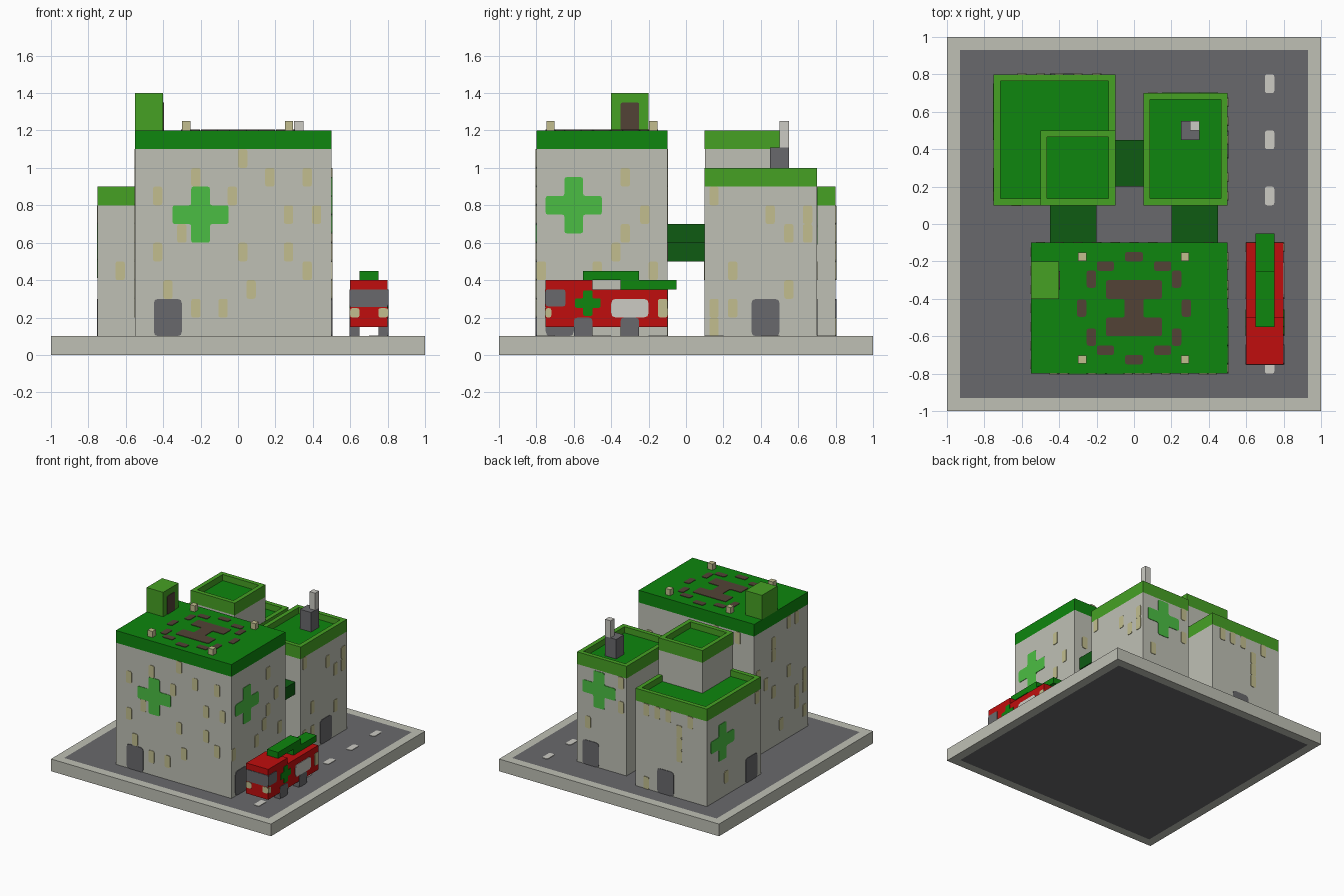
import bpy, bmesh, random
from mathutils import Vector

if "Cube" in bpy.data.objects:
    bpy.data.objects.remove(bpy.data.objects["Cube"])
random.seed(4)


def material(name, rgb):
    lin = [((c / 255 + 0.055) / 1.055) ** 2.4 if c > 10 else c / 255 / 12.92 for c in rgb] + [1]
    m = bpy.data.materials.new(name)
    m.use_nodes = True
    m.diffuse_color = lin
    m.node_tree.nodes["Principled BSDF"].inputs["Base Color"].default_value = lin
    return m


STONE = material("stone", (191, 192, 181))
ASPHALT = material("asphalt_grey", (105, 105, 108))
GREEN = material("roof_green", (14, 134, 14))
LIME = material("light_green", (70, 161, 36))
CROSS = material("cross_green", (75, 190, 67))
DARK = material("walkway_green", (14, 91, 18))
BROWN = material("brown", (82, 66, 54))
RED = material("red", (192, 13, 13))
YELLOW = material("pale_yellow", (194, 190, 143))
WHITE = material("off_white", (204, 203, 196))


def finish(name, bm, *mats):
    me = bpy.data.meshes.new(name)
    bm.normal_update()
    bm.to_mesh(me)
    bm.free()
    for m in mats:
        me.materials.append(m)
    ob = bpy.data.objects.new(name, me)
    bpy.context.collection.objects.link(ob)
    return ob


def box_mesh(x, y, z):
    bm = bmesh.new()
    bmesh.ops.create_cube(bm, size=1)
    for v in bm.verts:
        v.co = [r[0] if c < 0 else r[1] for c, r in zip(v.co, (x, y, z))]
    bm.normal_update()
    return bm


def box(name, x, y, z, mat):
    return finish(name, box_mesh(x, y, z), mat)


# Flat plates on walls: u axis and outward normal for each direction
AXES = {"front": ((1, 0, 0), (0, -1, 0)), "back": ((1, 0, 0), (0, 1, 0)),
        "right": ((0, 1, 0), (1, 0, 0)), "left": ((0, 1, 0), (-1, 0, 0)),
        "top": ((1, 0, 0), (0, 0, 1))}


def rect(u0, u1, v0, v1):
    return [(u0, v0), (u1, v0), (u1, v1), (u0, v1)]


def plus(u, v, r=0.15, a=0.05):
    return [(u + p, v + q) for p, q in (
        (-a, -r), (a, -r), (a, -a), (r, -a), (r, a), (a, a),
        (a, r), (-a, r), (-a, a), (-r, a), (-r, -a), (-a, -a))]


def rounded(pts, r):
    out = []
    for i, p in enumerate(pts):
        p = Vector(p)
        a = p + (Vector(pts[i - 1]) - p).normalized() * r
        b = p + (Vector(pts[(i + 1) % len(pts)]) - p).normalized() * r
        out += [a, (a + b + 2 * p) / 4, b]
    return out


def plates(name, side, dist, outlines, mat, r=0.012, t=0.004):
    u, n = (Vector(a) for a in AXES[side])
    w = Vector((0, 1, 0)) if side == "top" else Vector((0, 0, 1))
    bm = bmesh.new()
    for pts in outlines:
        f = bm.faces.new([bm.verts.new(u * p[0] + w * p[1] + n * (dist - 0.001))
                          for p in rounded(pts, r)])
        res = bmesh.ops.extrude_face_region(bm, geom=[f])
        bmesh.ops.translate(bm, vec=n * (t + 0.001),
                            verts=[g for g in res["geom"] if isinstance(g, bmesh.types.BMVert)])
    bmesh.ops.recalc_face_normals(bm, faces=bm.faces)
    return finish(name, bm, mat)


def window(u, v):
    return rect(u - 0.025, u + 0.025, v - 0.05, v + 0.05)


def scatter(u0, u1, top, keep=()):
    """Irregular windows on a wall, avoiding the kept-free rectangles."""
    out = []
    for i in range(int((u1 - u0) / 0.1 + 0.01)):
        for j in range(1, int(top * 10 + 0.01)):
            u, v = u0 + 0.1 * i + 0.05, 0.1 * j + 0.05
            if random.random() < 0.2 and not any(
                    a - 0.04 < u < b + 0.04 and c - 0.06 < v < d + 0.06 for a, b, c, d in keep):
                out.append(window(u, v))
    return out


# Base slab with asphalt set into top and underside
bm = box_mesh((-1, 1), (-1, 1), (0, 0.1))
caps = [f for f in bm.faces if abs(f.normal.z) > 0.5]
bmesh.ops.inset_individual(bm, faces=caps, thickness=0.1)
for f in caps:
    f.material_index = 1
finish("base_slab", bm, STONE, ASPHALT)
plates("road_marks", "top", 0.1,
       [rect(0.7, 0.75, y - 0.05, y + 0.05) for y in (-0.75, -0.45, -0.15, 0.15, 0.45, 0.75)], WHITE)


def parapet(name, x, y, z):
    """Rimmed roof with a sunken floor."""
    bm = box_mesh(x, y, (z, z + 0.1))
    top = [f for f in bm.faces if f.normal.z > 0.5]
    bmesh.ops.inset_individual(bm, faces=top, thickness=0.05)
    floor = bmesh.ops.extrude_discrete_faces(bm, faces=top)["faces"][0]
    bmesh.ops.translate(bm, vec=(0, 0, -0.05), verts=floor.verts)
    floor.material_index = 1
    finish(name, bm, LIME, GREEN)


# Main block
box("main_walls", (-0.55, 0.5), (-0.8, -0.1), (0.1, 1.1), STONE)
box("main_roof", (-0.55, 0.5), (-0.8, -0.1), (1.1, 1.2), GREEN)
box("roof_hut", (-0.55, -0.4), (-0.4, -0.2), (1.2, 1.4), LIME)
plates("roof_hut_door", "right", -0.4, [rect(-0.35, -0.25, 1.2, 1.35)], BROWN)
for x in (-0.277, 0.273):
    for y in (-0.725, -0.175):
        box("roof_lamp", (x - 0.022, x + 0.022), (y - 0.022, y + 0.022), (1.2, 1.25), YELLOW)

# Helipad letter-shaped mark and dashed ring
cy = -0.45
plates("helipad_mark", "top", 1.2, [[(p, cy + q) for p, q in (
    (-.15, -.15), (.15, -.15), (.15, -.05), (.05, -.05), (.05, .05), (.15, .05),
    (.15, .15), (-.15, .15), (-.15, .05), (-.05, .05), (-.05, -.05), (-.15, -.05))]], BROWN)
dashes = []
for u, v, a, b in ((0, .275, .048, .025), (.153, .225, .046, .025),
                   (.228, .155, .025, .046), (.28, 0, .025, .046)):
    for p, q in {(u, v), (-u, v), (u, -v), (-u, -v)}:
        dashes.append(rect(p - a, p + a, cy + q - b, cy + q + b))
plates("helipad_ring", "top", 1.2, dashes, BROWN)

# Back buildings with rimmed roofs
box("left_walls", (-0.75, -0.1), (0.1, 0.8), (0.1, 0.8), STONE)
parapet("left_roof", (-0.75, -0.1), (0.1, 0.8), 0.8)
box("right_walls", (0.05, 0.5), (0.1, 0.7), (0.1, 0.9), STONE)
parapet("right_roof", (0.05, 0.5), (0.1, 0.7), 0.9)
box("tower_walls", (-0.5, -0.102), (0.102, 0.5), (0.85, 1.1), STONE)
parapet("tower_roof", (-0.5, -0.1), (0.1, 0.5), 1.1)
box("chimney_base", (0.25, 0.35), (0.45, 0.55), (0.95, 1.11), ASPHALT)
box("chimney_pipe", (0.3, 0.35), (0.5, 0.55), (1.11, 1.25), WHITE)

# Covered walkways between the buildings
box("walkway_right", (0.2, 0.45), (-0.1, 0.1), (0.6, 0.7), DARK)
box("walkway_left", (-0.45, -0.2), (-0.1, 0.1), (0.5, 0.6), DARK)
box("walkway_back", (-0.1, 0.05), (0.2, 0.45), (0.6, 0.7), DARK)

# Doors and crosses: wall name, side, distance, door start, cross centre
for name, side, dist, door, cross in (
        ("main", "front", 0.8, -0.45, (-0.2, 0.75)), ("main", "right", 0.5, -0.75, (-0.6, 0.8)),
        ("right", "right", 0.5, 0.35, None), ("right", "back", 0.7, 0.3, (0.3, 0.74)),
        ("left", "back", 0.8, -0.45, None), ("left", "left", 0.75, 0.15, (0.6, 0.56))):
    plates(f"{name}_{side}_door", side, dist, [rect(door, door + 0.15, 0.1, 0.3)], ASPHALT, r=0.025)
    if cross:
        plates(f"{name}_{side}_cross", side, dist, [plus(*cross)], CROSS)

# Windows
plates("main_front_windows", "front", 0.8, [window(*p) for p in (
    (-.225, .95), (.025, 1.05), (.17, .95), (.37, .95), (-.43, .85), (-.03, .85), (.27, .75),
    (.42, .75), (-.3, .65), (-.43, .55), (.025, .55), (.27, .55), (.37, .45), (-.375, .35),
    (.07, .35), (-.225, .25), (-.08, .25))], YELLOW)
plates("main_right_windows", "right", 0.5, [window(*p) for p in (
    (-.773, .45), (-.475, .45), (-.375, .55), (-.325, .65), (-.22, .75), (-.175, .45),
    (-.325, .95))], YELLOW)
plates("left_front_windows", "front", -0.1, [window(-0.63, 0.45)], YELLOW)
for name, side, dist, u0, u1, top, keep in (
        ("main", "left", 0.55, -0.8, -0.1, 1.1, []),
        ("main", "back", -0.1, -0.55, 0.5, 1.1, [(-.45, -.2, .5, .6), (.2, .45, .6, .7)]),
        ("right", "right", 0.5, 0.1, 0.7, 0.9, [(.35, .5, .1, .3)]),
        ("right", "back", 0.7, 0.05, 0.5, 0.9, [(.3, .45, .1, .3), (.15, .45, .6, .9)]),
        ("left", "back", 0.8, -0.75, -0.1, 0.8, [(-.45, -.3, .1, .3)]),
        ("left", "left", 0.75, 0.1, 0.8, 0.8, [(.15, .3, .1, .3), (.45, .75, .41, .71)])):
    plates(f"{name}_{side}_windows", side, dist, scatter(u0, u1, top, keep), YELLOW)

# Fire truck
box("truck_cab", (0.6, 0.8), (-0.75, -0.5), (0.15, 0.4), RED)
box("truck_body", (0.6, 0.8), (-0.5, -0.1), (0.15, 0.35), RED)
box("upper_ladder", (0.65, 0.75), (-0.55, -0.25), (0.4, 0.45), GREEN)
box("lower_ladder", (0.65, 0.75), (-0.35, -0.05), (0.35, 0.4), GREEN)
for side, d in (("right", 0.8), ("left", -0.6)):
    plates(f"truck_{side}_cab_window", side, d, [rect(-0.75, -0.645, 0.26, 0.35)], ASPHALT)
    plates(f"truck_{side}_cross", side, d, [plus(-0.525, 0.277, 0.068, 0.025)], GREEN, r=0.008)
    plates(f"truck_{side}_panel", side, d, [rect(-0.4, -0.2, 0.2, 0.3)], WHITE, r=0.025)
    plates(f"truck_{side}_lights", side, d,
           [rect(-0.75, -0.72, 0.2, 0.25), rect(-0.15, -0.1, 0.2, 0.3)], YELLOW)
    plates(f"truck_{side}_wheel_arches", side, d,
           [rect(y, y + 0.1, 0.1, 0.2) for y in (-0.6, -0.35)], ASPHALT, r=0.02)
for x in (0.6, 0.75):
    for y in (-0.6, -0.35):
        box("truck_wheel", (x, x + 0.05), (y, y + 0.1), (0.1, 0.15), ASPHALT)
plates("truck_windscreen", "front", 0.75, [rect(0.6, 0.8, 0.255, 0.35)], ASPHALT, r=0.006)
lights = [rect(0.6, 0.65, 0.2, 0.25), rect(0.75, 0.8, 0.2, 0.25)]
plates("truck_headlights", "front", 0.75, lights, YELLOW)
plates("truck_tail_lights", "back", -0.1, lights, YELLOW)
